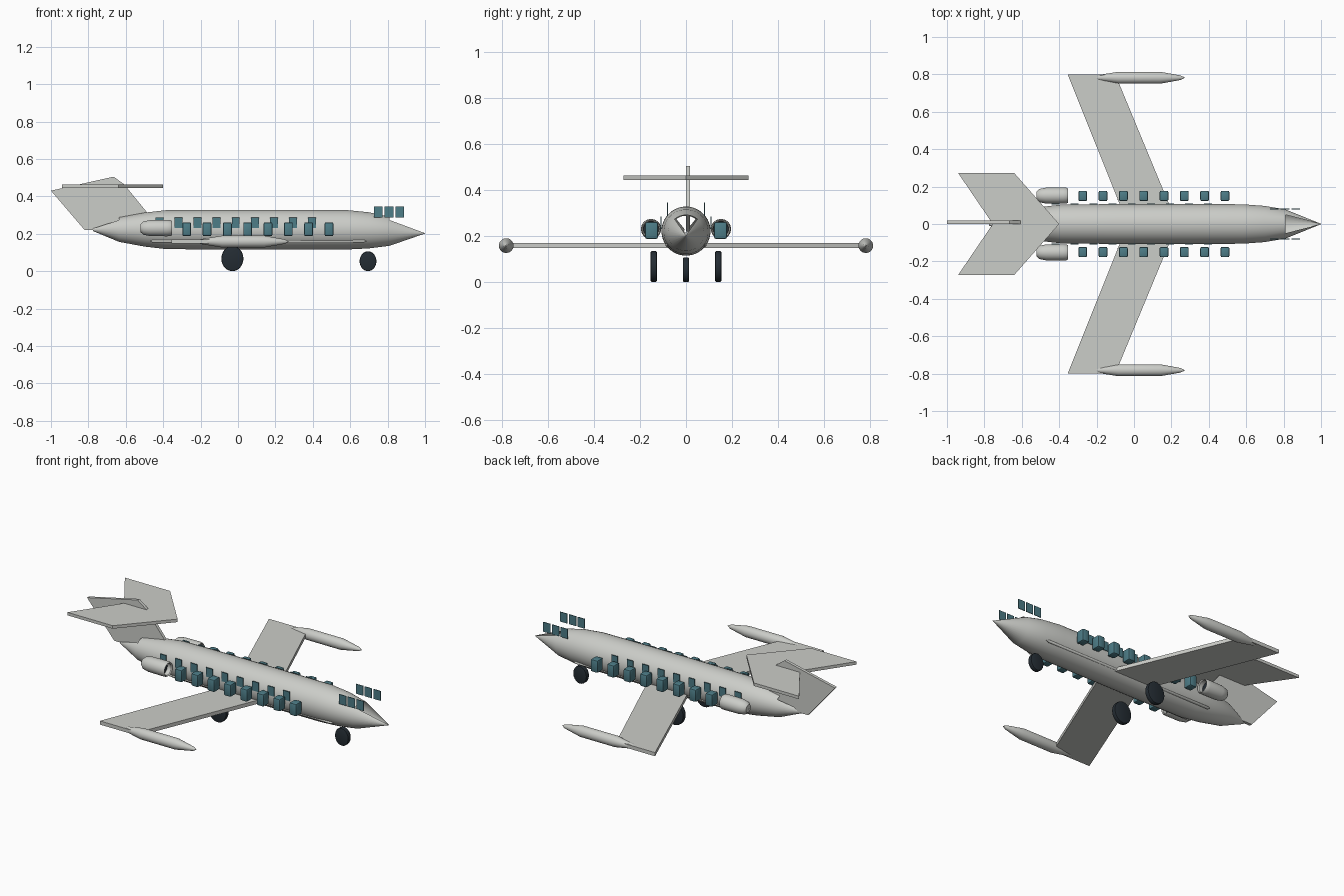
import bpy, bmesh, math
from mathutils import Matrix, Vector

if "Cube" in bpy.data.objects:
    bpy.data.objects.remove(bpy.data.objects["Cube"])


def material(name, rgb):
    m = bpy.data.materials.new(name)
    m.diffuse_color = (*rgb, 1)
    m.use_nodes = True
    m.node_tree.nodes["Principled BSDF"].inputs["Base Color"].default_value = m.diffuse_color
    return m


GREY = material("hull_grey", (0.60, 0.61, 0.58))
TEAL = material("window_teal", (0.075, 0.205, 0.245))
DARK = material("tyre_dark", (0.018, 0.026, 0.034))


def finish(bm, name, mat, smooth=None):
    bmesh.ops.recalc_face_normals(bm, faces=bm.faces[:])
    me = bpy.data.meshes.new(name)
    bm.to_mesh(me)
    bm.free()
    me.materials.append(mat)
    ob = bpy.data.objects.new(name, me)
    bpy.context.collection.objects.link(ob)
    if smooth:
        bpy.ops.object.select_all(action='DESELECT')
        ob.select_set(True)
        bpy.context.view_layer.objects.active = ob
        bpy.ops.object.shade_smooth_by_angle(angle=math.radians(smooth))
    return ob


def loft(name, stations, y=0, n=32, mat=GREY, open_spans=(), smooth=35):
    """Round body along x from (x, z, radius); open_spans lose their top wedge."""
    bm = bmesh.new()
    rings = []
    for x, z, r in stations:
        ring = []
        for i in range(n):
            a = 2 * math.pi * (i + 0.5) / n
            ring.append(bm.verts.new((x, y + r * math.sin(a), z + r * math.cos(a))))
        rings.append(ring)
    for s in range(len(rings) - 1):
        for i in range(n):
            mid = (i + 1) / n * 360
            if s in open_spans and min(mid, 360 - mid) < 42:
                continue
            j = (i + 1) % n
            bm.faces.new((rings[s][i], rings[s][j], rings[s + 1][j], rings[s + 1][i]))
    return finish(bm, name, mat, smooth)


def prism(name, pts, offset):
    """Flat outline extruded by offset."""
    bm = bmesh.new()
    f = bm.faces.new([bm.verts.new(p) for p in pts])
    ext = bmesh.ops.extrude_face_region(bm, geom=[f], use_keep_orig=True)
    moved = [v for v in ext["geom"] if isinstance(v, bmesh.types.BMVert)]
    bmesh.ops.translate(bm, verts=moved, vec=Vector(offset))
    return finish(bm, name, GREY)


def box(name, centre, size, mat, bevel=0):
    bm = bmesh.new()
    bmesh.ops.create_cube(bm, size=1, matrix=Matrix.Translation(centre) @ Matrix.Diagonal((*size, 1)))
    if bevel:
        bmesh.ops.bevel(bm, geom=bm.edges[:], offset=bevel, segments=2, profile=0.5, affect='EDGES')
    return finish(bm, name, mat, 35 if bevel else None)


def wheel(name, x, y, rx, rz):
    bm = bmesh.new()
    bmesh.ops.create_cone(bm, cap_ends=True, segments=28, radius1=1, radius2=1, depth=0.028,
                          matrix=Matrix.Translation((x, y, rz)) @ Matrix.Diagonal((rx, 1, rz, 1))
                          @ Matrix.Rotation(math.pi / 2, 4, 'X'))
    rims = [e for e in bm.edges if abs(e.verts[0].co.y - e.verts[1].co.y) < 1e-5]
    bmesh.ops.bevel(bm, geom=rims, offset=0.006, segments=2, profile=0.5, affect='EDGES')
    return finish(bm, name, DARK, 35)


# Fuselage with open-topped nose and tail cones
loft("fuselage", [(-0.775, 0.222, 0.008), (-0.635, 0.222, 0.066), (-0.50, 0.222, 0.091),
                  (-0.39, 0.222, 0.104), (-0.10, 0.221, 0.107), (0.20, 0.221, 0.107),
                  (0.58, 0.221, 0.106), (0.70, 0.218, 0.097), (0.81, 0.213, 0.078),
                  (1.0, 0.202, 0.001)], open_spans=(0, 8))

# Upright fin
prism("tail_fin", [(-1.0, 0, 0.43), (-0.665, 0, 0.505), (-0.61, 0, 0.465), (-0.475, 0, 0.30),
                   (-0.60, 0, 0.22), (-0.82, 0, 0.22)], (0, 0.018, 0))

for side, tag in ((-1, "right"), (1, "left")):
    # Half of the swept tailplane
    prism(f"tailplane_{tag}", [(-0.40, 0, 0.444), (-0.64, side * 0.272, 0.444),
                               (-0.94, side * 0.272, 0.444), (-0.755, 0, 0.444)], (0, 0, 0.018))
    # Swept wing and tip tank
    prism(f"wing_{tag}", [(0.215, side * 0.04, 0.148), (-0.10, side * 0.8, 0.148),
                          (-0.355, side * 0.8, 0.148), (-0.05, side * 0.04, 0.148)], (0, 0, 0.022))
    loft(f"tip_tank_{tag}", [(-0.22, 0.158, 0.006), (-0.20, 0.158, 0.013), (-0.085, 0.158, 0.032),
                             (0.14, 0.158, 0.032), (0.25, 0.158, 0.012), (0.27, 0.158, 0.002)],
         y=side * 0.782, n=24)
    # Engine shell, folded back inside at the intake
    loft(f"engine_{tag}", [(-0.522, 0.23, 0.001), (-0.52, 0.23, 0.023), (-0.505, 0.23, 0.036),
                           (-0.47, 0.23, 0.043), (-0.38, 0.23, 0.044), (-0.362, 0.23, 0.043),
                           (-0.354, 0.23, 0.039), (-0.360, 0.23, 0.034), (-0.40, 0.23, 0.033)],
         y=side * 0.152, n=24)
    loft(f"engine_intake_{tag}", [(-0.385, 0.23, 0.033), (-0.384, 0.23, 0.0005)],
         y=side * 0.152, n=24, mat=DARK)
    # Slim rail low on the hull side
    loft(f"side_rail_{tag}", [(-0.47, 0.16, 0.001), (-0.455, 0.16, 0.008), (0.67, 0.16, 0.008),
                              (0.69, 0.16, 0.001)], y=side * 0.081, n=12)
    # Rounded outer window blocks
    for i in range(8):
        box(f"window_block_{tag}_{i}", (-0.274 + 0.1086 * i, side * 0.150, 0.224),
            (0.047, 0.055, 0.074), TEAL, 0.008)
    # Thin cabin window plates
    for i in range(9):
        box(f"cabin_window_{tag}_{i}", (-0.42 + 0.102 * i, side * 0.108, 0.258),
            (0.042, 0.005, 0.055), TEAL)
    # Cockpit window plates
    for i in range(3):
        box(f"cockpit_window_{tag}_{i}", (0.75 + 0.0575 * i, side * 0.08, 0.316),
            (0.047, 0.004, 0.058), TEAL)
    wheel(f"main_wheel_{tag}", -0.03, side * 0.14, 0.059, 0.067)

wheel("nose_wheel", 0.695, 0, 0.045, 0.053)
